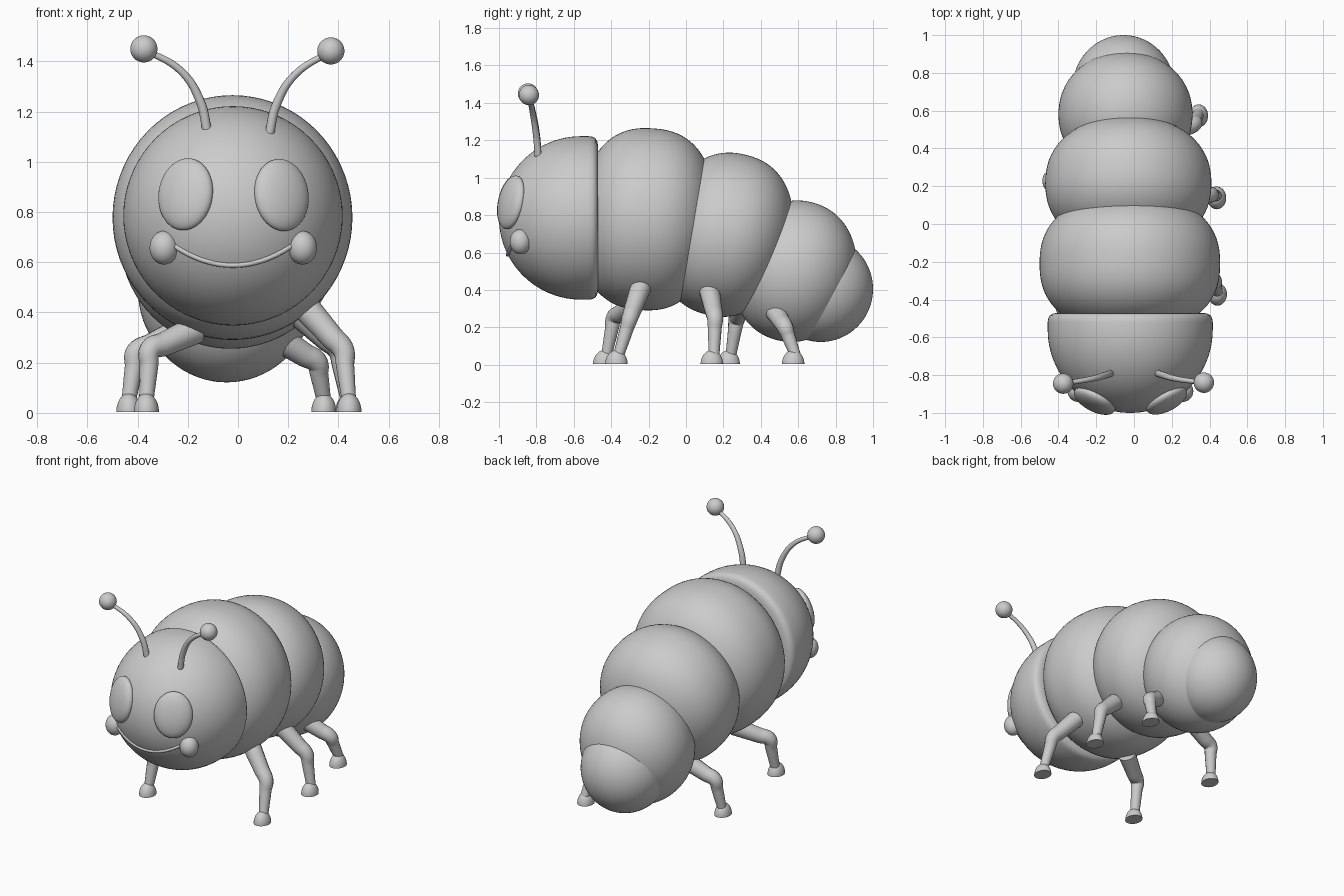
import bpy, bmesh, math
from mathutils import Vector

if "Cube" in bpy.data.objects:
    bpy.data.objects.remove(bpy.data.objects["Cube"])

HEAD = Vector((-0.02, -0.56, 0.785))
HR, HD = 0.437, 0.44          # head radius and depth


def smooth(ob, angle=40):
    bpy.ops.object.select_all(action='DESELECT')
    ob.select_set(True)
    bpy.context.view_layer.objects.active = ob
    bpy.ops.object.shade_smooth_by_angle(angle=math.radians(angle))


def lathe(name, profile, loc, sx=1.0, sz=1.0, tilt=0.0):
    """Spin (y, radius) points around the y axis."""
    bm = bmesh.new()
    vs = [bm.verts.new((0, y, r)) for y, r in profile]
    es = [bm.edges.new(p) for p in zip(vs, vs[1:])]
    bmesh.ops.spin(bm, geom=vs + es, cent=(0, 0, 0), axis=(0, 1, 0),
                   angle=2 * math.pi, steps=72, use_duplicate=False)
    bmesh.ops.remove_doubles(bm, verts=bm.verts, dist=1e-5)
    bmesh.ops.scale(bm, vec=(sx, 1, sz), verts=bm.verts)
    bmesh.ops.recalc_face_normals(bm, faces=bm.faces)
    me = bpy.data.meshes.new(name)
    bm.to_mesh(me)
    bm.free()
    ob = bpy.data.objects.new(name, me)
    bpy.context.collection.objects.link(ob)
    ob.location = loc
    ob.rotation_euler.x = -math.radians(tilt)
    smooth(ob)
    return ob


def ball(name, loc, size, normal=None):
    bpy.ops.mesh.primitive_uv_sphere_add(segments=40, ring_count=24, radius=1, location=loc)
    ob = bpy.context.object
    ob.name = name
    ob.scale = size
    if normal is not None:
        ob.rotation_euler = Vector((0, -1, 0)).rotation_difference(normal).to_euler()
    smooth(ob)
    return ob


def tube(name, pts, radii, bevel=1.0):
    cu = bpy.data.curves.new(name, 'CURVE')
    cu.dimensions = '3D'
    cu.bevel_depth = bevel
    cu.bevel_resolution = 5
    cu.resolution_u = 8
    cu.use_fill_caps = True
    sp = cu.splines.new('BEZIER')
    sp.bezier_points.add(len(pts) - 1)
    for bp, p, r in zip(sp.bezier_points, pts, radii):
        bp.co, bp.radius = p, r
        bp.handle_left_type = bp.handle_right_type = 'AUTO'
    ob = bpy.data.objects.new(name, cu)
    bpy.context.collection.objects.link(ob)
    bpy.ops.object.select_all(action='DESELECT')
    ob.select_set(True)
    bpy.context.view_layer.objects.active = ob
    bpy.ops.object.convert(target='MESH')
    smooth(bpy.context.object)
    return bpy.context.object


def head_y(x, z):
    q = ((x - HEAD.x) ** 2 + (z - HEAD.z) ** 2) / HR ** 2
    return HEAD.y - HD * math.sqrt(max(0, 1 - q))


def head_normal(p):
    d = p - HEAD
    return Vector((d.x / HR ** 2, d.y / HD ** 2, d.z / HR ** 2)).normalized()


# head: half ellipsoid with a rounded rear rim
prof = [(-HD * math.cos(a), HR * math.sin(a)) for a in [i * math.pi / 48 for i in range(25)]]
prof += [(0.04, 0.437), (0.06, 0.434), (0.075, 0.426), (0.085, 0.41), (0.09, 0.385), (0.09, 0.0)]
head = lathe("head", prof, HEAD)

# body segments: name, centre, half depth, x radius, z radius, roundness, tilt
for name, loc, a, rx, rz, n, tilt in [
        ("body_front", (-0.022, -0.21, 0.778), 0.36, 0.478, 0.487, 2.4, 4),
        ("body_middle", (-0.03, 0.215, 0.695), 0.345, 0.44, 0.44, 2.25, 14),
        ("body_rear", (-0.045, 0.58, 0.50), 0.325, 0.355, 0.38, 2.1, 15),
        ("tail", (-0.055, 0.72, 0.405), 0.28, 0.27, 0.283, 2.0, 0)]:
    prof = []
    for i in range(41):
        t = math.pi * i / 40
        c, s = -math.cos(t), max(0, math.sin(t))
        prof.append((a * math.copysign(abs(c) ** (2 / n), c), s ** (2 / n) if 0 < i < 40 else 0))
    lathe(name, prof, loc, rx, rz, tilt)

# eyes set in shallow sockets
for side, x, z in [("left", -0.213, 0.873), ("right", 0.178, 0.87)]:
    p = Vector((x, head_y(x, z), z))
    nrm = head_normal(p)
    cut = ball("socket_cutter", p, (0.124, 0.045, 0.15), nrm)
    cut.hide_render = True
    mod = head.modifiers.new("socket", 'BOOLEAN')
    mod.operation, mod.object, mod.solver = 'DIFFERENCE', cut, 'EXACT'
    bpy.context.view_layer.objects.active = head
    bpy.ops.object.modifier_apply(modifier=mod.name)
    bpy.data.objects.remove(cut)
    ball(side + "_eye", p - nrm * 0.01, (0.119, 0.05, 0.146), nrm)
smooth(head, 35)

# cheeks
for side, x in [("left", -0.295), ("right", 0.257)]:
    ball(side + "_cheek", (x, -0.885, 0.658), (0.057, 0.057, 0.067))

# smiling mouth following the head surface
pts = []
for i in range(13):
    k = -1 + i / 6
    x, z = -0.02 + 0.23 * k, 0.588 + 0.075 * k * k
    pts.append((x, head_y(x, z), z))
tube("mouth", pts, [1] * 13, 0.01)

# antennae with ball tips
for side, pts in [
        ("left", [(-0.122, -0.79, 1.12), (-0.15, -0.80, 1.24), (-0.225, -0.82, 1.36), (-0.375, -0.845, 1.45)]),
        ("right", [(0.125, -0.79, 1.11), (0.152, -0.80, 1.225), (0.225, -0.82, 1.345), (0.37, -0.84, 1.442)])]:
    tube(side + "_antenna", pts, [0.019, 0.018, 0.015, 0.012])
    ball(side + "_antenna_tip", pts[-1], (0.054, 0.054, 0.054))

# legs (hip, knee, ankle) with domed feet
for name, hip, knee, ankle in [
        ("right_front", (0.27, -0.24, 0.42), (0.42, -0.30, 0.25), (0.442, -0.36, 0.05)),
        ("right_middle", (0.24, 0.125, 0.40), (0.40, 0.155, 0.25), (0.438, 0.15, 0.05)),
        ("right_rear", (0.14, 0.46, 0.31), (0.315, 0.53, 0.20), (0.342, 0.585, 0.05)),
        ("left_front", (-0.17, -0.27, 0.33), (-0.35, -0.385, 0.25), (-0.365, -0.425, 0.05)),
        ("left_middle", (-0.20, 0.31, 0.34), (-0.405, 0.27, 0.24), (-0.435, 0.24, 0.05))]:
    hip, knee, ankle = Vector(hip), Vector(knee), Vector(ankle)
    pts = [hip, hip.lerp(knee, 0.7), knee, knee.lerp(ankle, 0.3), ankle]
    tube(name + "_leg", pts, [0.056, 0.048, 0.044, 0.037, 0.029])
    dome = [(-0.075 * math.cos(i * math.pi / 24), math.sin(i * math.pi / 24)) for i in range(13)]
    foot = lathe(name + "_foot", dome + [(0, 0)], (ankle.x, ankle.y - 0.012, 0.003), 0.05, 0.06)
    foot.rotation_euler.x = -math.pi / 2
